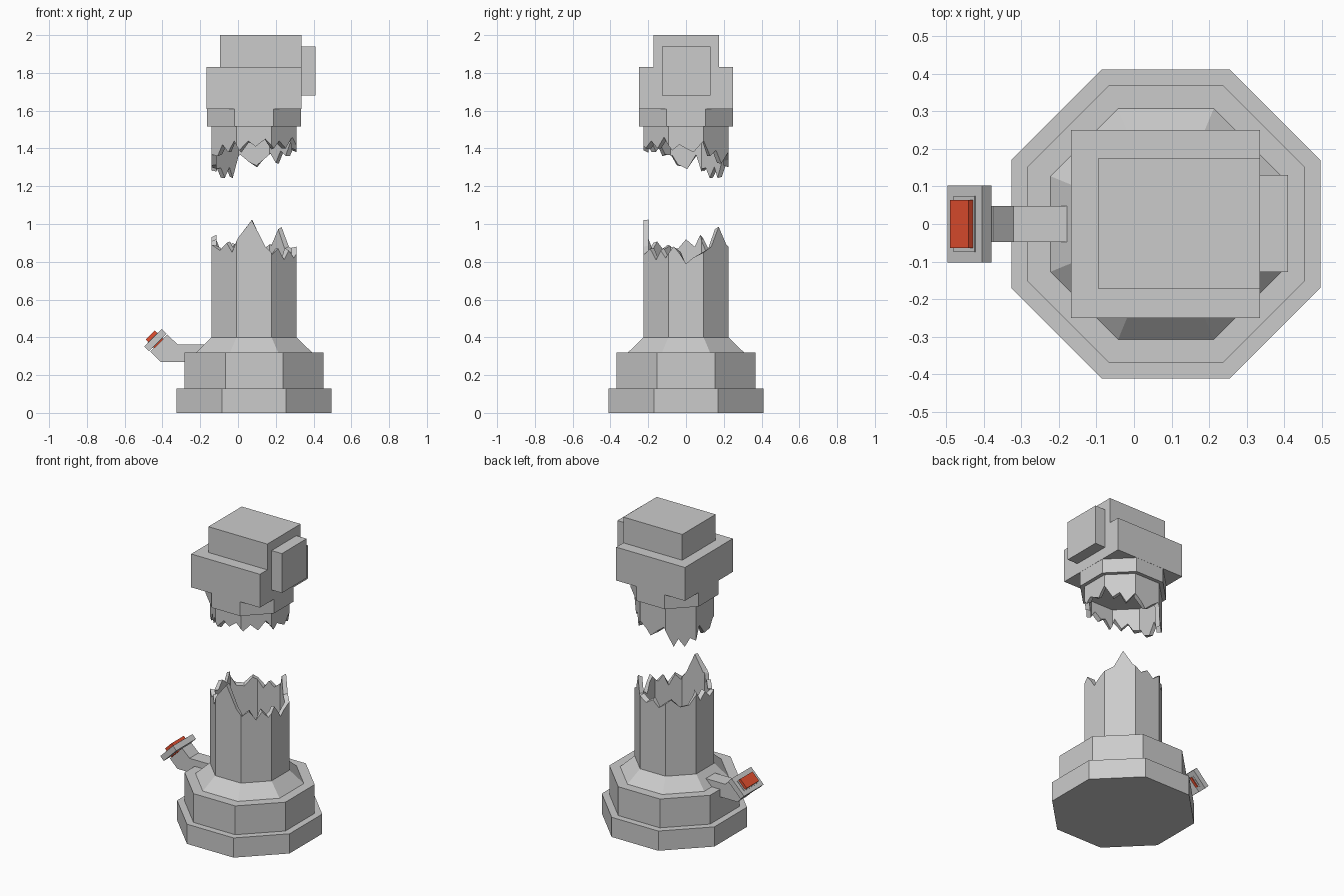
import bpy, bmesh, math, random

if "Cube" in bpy.data.objects:
    bpy.data.objects.remove(bpy.data.objects["Cube"])

CX = 0.085          # axis of the column
random.seed(4)


def finish(name, bm, color=None):
    bmesh.ops.recalc_face_normals(bm, faces=bm.faces[:])
    me = bpy.data.meshes.new(name)
    bm.to_mesh(me)
    bm.free()
    ob = bpy.data.objects.new(name, me)
    bpy.context.collection.objects.link(ob)
    if color:
        mat = bpy.data.materials.new(name)
        mat.diffuse_color = color
        mat.use_nodes = True
        mat.node_tree.nodes["Principled BSDF"].inputs["Base Color"].default_value = mat.diffuse_color
        me.materials.append(mat)
    return ob


def oct_point(apothem, deg):
    # point on an octagon with flats towards the axes
    off = (deg + 22.5) % 45 - 22.5
    r = apothem / math.cos(math.radians(off))
    a = math.radians(deg)
    return CX + r * math.cos(a), r * math.sin(a)


def loft(name, levels):
    # stacked octagons, levels = (apothem, z)
    bm = bmesh.new()
    rings = [[bm.verts.new((*oct_point(ap, 22.5 + 45 * i), z)) for i in range(8)]
             for ap, z in levels]
    for a, b in zip(rings, rings[1:]):
        for i in range(8):
            j = (i + 1) % 8
            bm.faces.new((a[i], a[j], b[j], b[i]))
    bm.faces.new(rings[0][::-1])
    bm.faces.new(rings[-1])
    return finish(name, bm)


def box(name, lo, hi):
    bm = bmesh.new()
    bmesh.ops.create_cube(bm, size=1)
    for v in bm.verts:
        v.co = [lo[k] + (v.co[k] + 0.5) * (hi[k] - lo[k]) for k in range(3)]
    return finish(name, bm)


def extrude_y(name, pts, half, color=None):
    # side profile in x, z given a width in y
    bm = bmesh.new()
    f = bm.faces.new([bm.verts.new((x, -half, z)) for x, z in pts])
    r = bmesh.ops.extrude_face_region(bm, geom=[f])
    for v in r["geom"]:
        if isinstance(v, bmesh.types.BMVert):
            v.co.y = half
    return finish(name, bm, color)


def broken_tube(name, z_closed, edge, jitter):
    # hollow octagon with a jagged open end, edge = (degrees, height)
    corners = [22.5 + 45 * i for i in range(8)]
    pts = dict(edge)
    keys = sorted(pts)
    for c in corners:
        if c not in pts:
            lo = max([k for k in keys if k < c], default=keys[-1] - 360)
            hi = min([k for k in keys if k > c], default=keys[0] + 360)
            t = (c - lo) / (hi - lo)
            pts[c] = pts[lo % 360] * (1 - t) + pts[hi % 360] * t
    bm = bmesh.new()
    cols = []
    for d in sorted(pts):
        o, i = oct_point(0.225, d), oct_point(0.198, d)
        dz = random.uniform(-jitter, jitter)
        cols.append([bm.verts.new((*o, z_closed)), bm.verts.new((*o, pts[d])),
                     bm.verts.new((*i, pts[d] + dz)), bm.verts.new((*i, z_closed))])
    for a, b in zip(cols, cols[1:] + cols[:1]):
        for k in range(3):
            bm.faces.new((a[k], b[k], b[k + 1], a[k + 1]))
    bm.faces.new([c[0] for c in cols])
    bm.faces.new([c[3] for c in cols]).normal_flip()
    return finish(name, bm)


# Base and broken stump
loft("base_plinth", [(0.411, 0), (0.411, 0.13)])
loft("base_step", [(0.368, 0.13), (0.368, 0.32)])
loft("base_cone", [(0.307, 0.32), (0.225, 0.40)])
broken_tube("column_stump", 0.40, [
    (0, 0.79), (9, 0.82), (22.5, 0.85), (36, 0.88), (50, 0.985), (64, 0.89),
    (78, 0.85), (90, 0.88), (101, 0.84), (120, 0.90), (134, 0.85), (148, 0.86),
    (159, 0.93), (167, 0.87), (180, 0.91), (192, 0.86), (203, 0.89), (217, 0.86),
    (230, 0.90), (240, 0.85), (250, 0.93), (267, 1.02), (285, 0.88), (294, 0.84),
    (304, 0.87), (315, 0.81), (324, 0.86), (333, 0.82), (344, 0.88), (352, 0.84)], 0.015)

# Hanging top fragment
broken_tube("column_top_fragment", 1.515, [
    (0, 1.40), (10, 1.38), (22.5, 1.44), (34, 1.36), (45, 1.39), (55, 1.32),
    (67, 1.38), (78, 1.34), (86, 1.30), (97, 1.34), (110, 1.38), (124, 1.25),
    (131, 1.30), (141, 1.245), (149, 1.30), (157, 1.28), (165, 1.37), (178, 1.30),
    (192, 1.31), (200, 1.37), (213, 1.36), (222, 1.42), (233, 1.38), (244, 1.44),
    (251, 1.39), (262, 1.44), (272, 1.41), (285, 1.45), (296, 1.40), (306, 1.44),
    (318, 1.40), (330, 1.46), (342, 1.39), (351, 1.42)], 0.015)
loft("collar", [(0.249, 1.515), (0.249, 1.61)])
box("cap_block", (-0.167, -0.25, 1.61), (0.335, 0.25, 1.83))
box("cap_top", (-0.095, -0.173, 1.83), (0.335, 0.175, 2.0))
box("cap_side_panel", (0.335, -0.128, 1.68), (0.41, 0.13, 1.94))

# Arm with a tilted red button head
extrude_y("arm", [(-0.15, 0.27), (-0.41, 0.27), (-0.465, 0.325),
                  (-0.375, 0.415), (-0.32, 0.363), (-0.15, 0.363)], 0.048)


def tilted(half_len, front, back):
    s = math.sqrt(0.5)
    return [(-0.45 + s * (t - n), 0.3975 + s * (t + n))
            for t, n in ((-half_len, front), (-half_len, back),
                         (half_len, back), (half_len, front))]


extrude_y("button_head", tilted(0.065, 0, -0.036), 0.102)
extrude_y("button_rim", tilted(0.04, 0.003, -0.038), 0.075)
extrude_y("red_button", tilted(0.034, 0.021, -0.044), 0.064, (0.8, 0.08, 0.03, 1))
